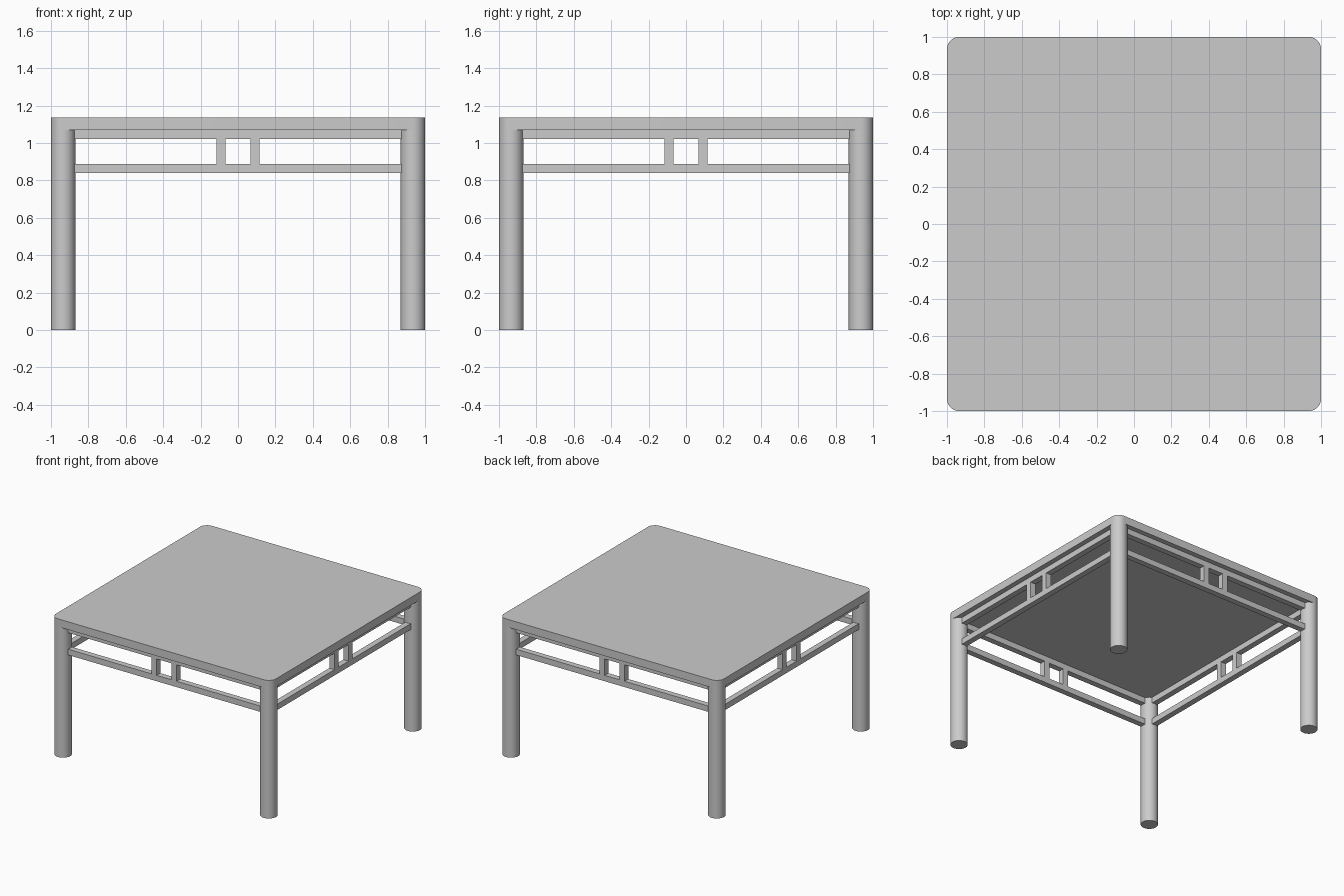
import bpy, bmesh, math
from mathutils import Matrix

old = bpy.data.objects.get("Cube")
if old:
    bpy.data.objects.remove(old, do_unlink=True)

LEG_R, TOP_Z, SLAB_Z = 0.065, 1.135, 1.07
LEG_C = 1 - LEG_R      # leg axis offset, also the rail centre line
BAR = 0.048            # square section of rails and struts

mat = bpy.data.materials.new("grey")
mat.use_nodes = True
GREY = (0.6, 0.6, 0.6, 1)
mat.diffuse_color = GREY
mat.node_tree.nodes["Principled BSDF"].inputs["Base Color"].default_value = GREY


def add_object(name, bm, smooth=False):
    mesh = bpy.data.meshes.new(name)
    bm.to_mesh(mesh)
    bm.free()
    obj = bpy.data.objects.new(name, mesh)
    bpy.context.collection.objects.link(obj)
    mesh.materials.append(mat)
    if smooth:
        bpy.ops.object.select_all(action="DESELECT")
        obj.select_set(True)
        bpy.context.view_layer.objects.active = obj
        bpy.ops.object.shade_smooth_by_angle(angle=math.radians(35))
    return obj


def box(name, centre, size, turn):
    bm = bmesh.new()
    bmesh.ops.create_cube(bm, size=1)
    bm.transform(turn @ Matrix.Translation(centre) @ Matrix.Diagonal((*size, 1)))
    add_object(name, bm)


# Table top with rounded vertical corners
bm = bmesh.new()
bmesh.ops.create_cube(bm, size=1)
bm.transform(Matrix.Translation((0, 0, (TOP_Z + SLAB_Z) / 2))
             @ Matrix.Diagonal((2, 2, TOP_Z - SLAB_Z, 1)))
corners = [e for e in bm.edges if abs(e.verts[0].co.z - e.verts[1].co.z) > 0.01]
bmesh.ops.bevel(bm, geom=corners, offset=LEG_R, segments=10, profile=0.5, affect="EDGES")
add_object("table_top", bm, True)

# Round legs, flush with the corners
for side, x in (("left", LEG_C), ("right", -LEG_C)):
    for end, y in (("front", -LEG_C), ("back", LEG_C)):
        bm = bmesh.new()
        bmesh.ops.create_cone(bm, cap_ends=True, segments=40, radius1=LEG_R,
                              radius2=LEG_R, depth=SLAB_Z)
        bm.transform(Matrix.Translation((x, y, SLAB_Z / 2)))
        add_object(f"{end}_{side}_leg", bm, True)

# Apron, stretcher and paired struts on each side
for i, side in enumerate(("front", "left", "back", "right")):
    turn = Matrix.Rotation(i * math.pi / 2, 4, "Z")
    length = 2 * (LEG_C - 0.03)
    box(f"{side}_apron", (0, -LEG_C, 1.046), (length, BAR, BAR), turn)
    box(f"{side}_stretcher", (0, -LEG_C, 0.863), (length, BAR, BAR), turn)
    for n, x in enumerate((-0.092, 0.09)):
        box(f"{side}_strut_{n + 1}", (x, -LEG_C, 0.955), (BAR, BAR, 0.14), turn)
